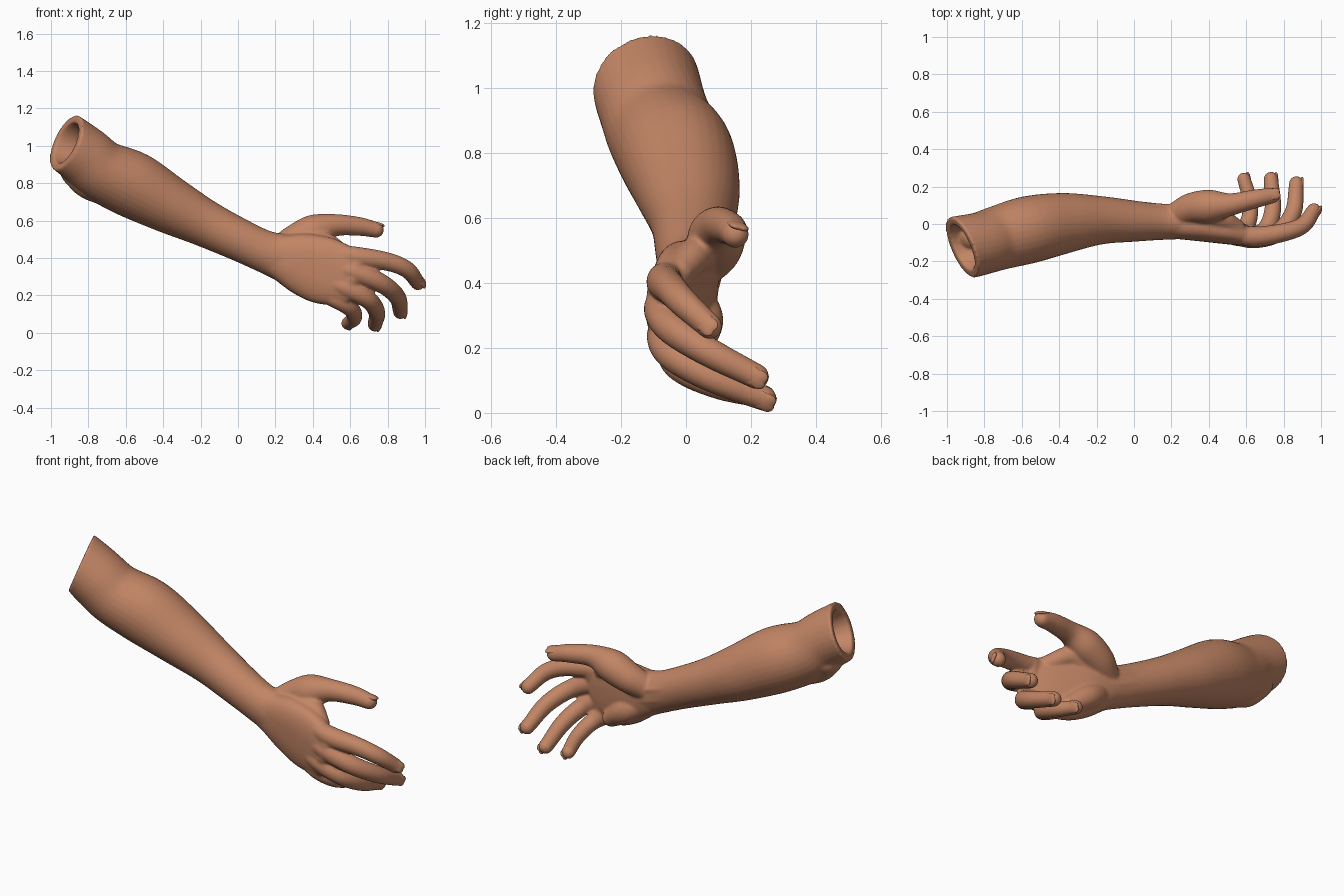
import bpy, bmesh, math
from mathutils import Vector, Matrix

cube = bpy.data.objects.get("Cube")
if cube:
    bpy.data.objects.remove(cube, do_unlink=True)

skin = bpy.data.materials.new("warm_skin")
skin.use_nodes = True
tone = (0.54, 0.235, 0.13, 1)
skin.diffuse_color = tone
bsdf = next(n for n in skin.node_tree.nodes if n.type == 'BSDF_PRINCIPLED')
bsdf.inputs["Base Color"].default_value = tone
bsdf.inputs["Roughness"].default_value = 0.6

SIDES, STEPS = 32, 6


def resample(stations):
    """Smooth curve through stations of (x, y, z, half height, half width)."""
    p = [Vector(s) for s in stations]
    p = [2 * p[0] - p[1]] + p + [2 * p[-1] - p[-2]]
    out = []
    for a, b, c, d in zip(p, p[1:], p[2:], p[3:]):
        for i in range(STEPS):
            t = i / STEPS
            out.append(0.5 * (2 * b + (c - a) * t + (2 * a - 5 * b + 4 * c - d) * t * t
                              + (3 * b - a - 3 * c + d) * t ** 3))
    return out + [p[-2]]


def rounded(value, power):
    return math.copysign(abs(value) ** power, value)


def loft(bm, stations, start_dir=None, power=1.0):
    """Skin of oval rings; a start direction also hollows the first end."""
    s = resample(stations)
    rings = []
    for i, q in enumerate(s):
        c = Vector(q[:3])
        t = (Vector(s[min(i + 1, len(s) - 1)][:3]) - Vector(s[max(i - 1, 0)][:3])).normalized()
        if start_dir and i < STEPS:
            t = Vector(start_dir).lerp(t, i / STEPS).normalized()
        side = t.cross(Vector((0, 0, 1))).normalized()
        up = side.cross(t)
        ring = []
        for k in range(SIDES):
            a = math.tau * k / SIDES
            ring.append(c + up * q[3] * rounded(math.cos(a), power)
                        + side * q[4] * rounded(math.sin(a), power))
        if start_dir and i == 0:
            rings.append([c + (v - c) * 0.55 + t * 0.12 for v in ring])
            rings.append([c + (v - c) * 0.74 for v in ring])
        rings.append(ring)
    rings = [[bm.verts.new(v) for v in r] for r in rings]
    for r, n in zip(rings, rings[1:]):
        for k in range(SIDES):
            j = (k + 1) % SIDES
            bm.faces.new((r[k], r[j], n[j], n[k]))
    bm.faces.new(rings[0][::-1])
    bm.faces.new(rings[-1])


def tube(bm, points):
    """Round limb through points of (x, y, z, radius) with rounded ends."""
    loft(bm, [(*p, p[3]) for p in points])
    for p in (points[0], points[-1]):
        bmesh.ops.create_uvsphere(bm, u_segments=24, v_segments=16, radius=p[3],
                                  matrix=Matrix.Translation(p[:3]))


def make_object(name, bm):
    bmesh.ops.recalc_face_normals(bm, faces=bm.faces)
    me = bpy.data.meshes.new(name)
    bm.to_mesh(me)
    bm.free()
    me.materials.append(skin)
    me.shade_smooth()
    ob = bpy.data.objects.new(name, me)
    bpy.context.collection.objects.link(ob)
    return ob


# Digits from the palm to the tip
digits = {
    "index": [(0.50, -0.045, 0.43, .044), (0.64, -0.068, 0.405, .054), (0.80, -0.045, 0.38, .049),
              (0.905, -0.005, 0.337, .045), (0.962, 0.073, 0.266, .039)],
    "middle": [(0.50, -0.05, 0.355, .044), (0.63, -0.075, 0.322, .055), (0.77, -0.045, 0.262, .05),
               (0.852, 0.065, 0.19, .046), (0.868, 0.217, 0.112, .039)],
    "ring": [(0.46, -0.045, 0.285, .044), (0.58, -0.068, 0.238, .053), (0.695, -0.04, 0.178, .049),
             (0.742, 0.075, 0.11, .045), (0.732, 0.24, 0.045, .039)],
    "little": [(0.42, -0.015, 0.225, .044), (0.53, -0.038, 0.178, .05), (0.605, 0.0, 0.128, .045),
               (0.622, 0.11, 0.08, .041), (0.588, 0.24, 0.05, .036)],
    "thumb": [(0.23, 0.05, 0.455, .07), (0.31, 0.085, 0.50, .082), (0.41, 0.095, 0.545, .088),
              (0.52, 0.105, 0.575, .06), (0.65, 0.135, 0.568, .05), (0.738, 0.152, 0.55, .042)],
}

bm = bmesh.new()
# Forearm with the cut, hollow upper end
loft(bm, [(-.92, -.125, 1.018, .158, .175), (-.82, -.105, .945, .16, .168),
          (-.725, -.075, .865, .166, .172), (-.56, -.03, .79, .178, .18),
          (-.37, .005, .685, .154, .162), (-.18, .02, .587, .127, .13),
          (0, .015, .50, .114, .11), (.13, .012, .44, .112, .098),
          (.23, .01, .405, .125, .092)],
     start_dir=(.85, .37, -.37))
# Palm with a flat back
loft(bm, [(.15, .01, .43, .10, .085), (.23, .01, .405, .125, .09), (.33, .0, .375, .162, .09),
          (.45, -.025, .335, .18, .078), (.55, -.05, .31, .165, .064),
          (.62, -.07, .295, .14, .05)], power=0.8)
# Knuckle row, heel of the palm, thumb web, elbow point and wrist tendons
tube(bm, [(.635, -.063, .405, .052), (.625, -.072, .32, .053), (.585, -.06, .24, .05),
          (.54, -.035, .185, .045)])
tube(bm, [(.25, .03, .345, .06), (.35, .05, .28, .065), (.46, .025, .205, .05)])
tube(bm, [(.36, .03, .47, .07), (.46, .03, .485, .055), (.55, -.02, .435, .045)])
tube(bm, [(-.865, -.06, .865, .085), (-.80, -.075, .795, .08), (-.68, -.05, .76, .09)])
for dz in (-.03, .03):
    tube(bm, [(.02, .10, .495 + dz, .015), (.13, .093, .45 + dz, .018), (.25, .08, .41 + dz, .02)])
for path in digits.values():
    tube(bm, path)

arm = make_object("forearm_and_hand", bm)
fuse = arm.modifiers.new("fuse", 'REMESH')
fuse.mode = 'VOXEL'
fuse.voxel_size = 0.0075
fuse.use_smooth_shade = True
soften = arm.modifiers.new("soften", 'SMOOTH')
soften.factor = 0.5
soften.iterations = 7

# Fingernails on the outer side of each bend
for name, path in digits.items():
    before, joint, tip = (Vector(p[:3]) for p in path[-3:])
    r = path[-1][3]
    along = (tip - joint).normalized()
    out = joint - before
    out = (out - along * out.dot(along)).normalized()
    frame = Matrix((along, out.cross(along), out)).transposed().to_4x4()
    frame.translation = tip + along * r * 0.05 + out * r * 0.66
    bm = bmesh.new()
    bmesh.ops.create_uvsphere(bm, u_segments=24, v_segments=12, radius=1)
    for v in bm.verts:
        # Squared-off oval plate, domed across the finger
        x, y, z = v.co
        f = 1 + 0.5 * abs(x * y)
        v.co = Vector((x * f * r * 0.85, y * f * r * 0.7, z * r * 0.32))
    bm.transform(frame)
    make_object(name + "_nail", bm)
